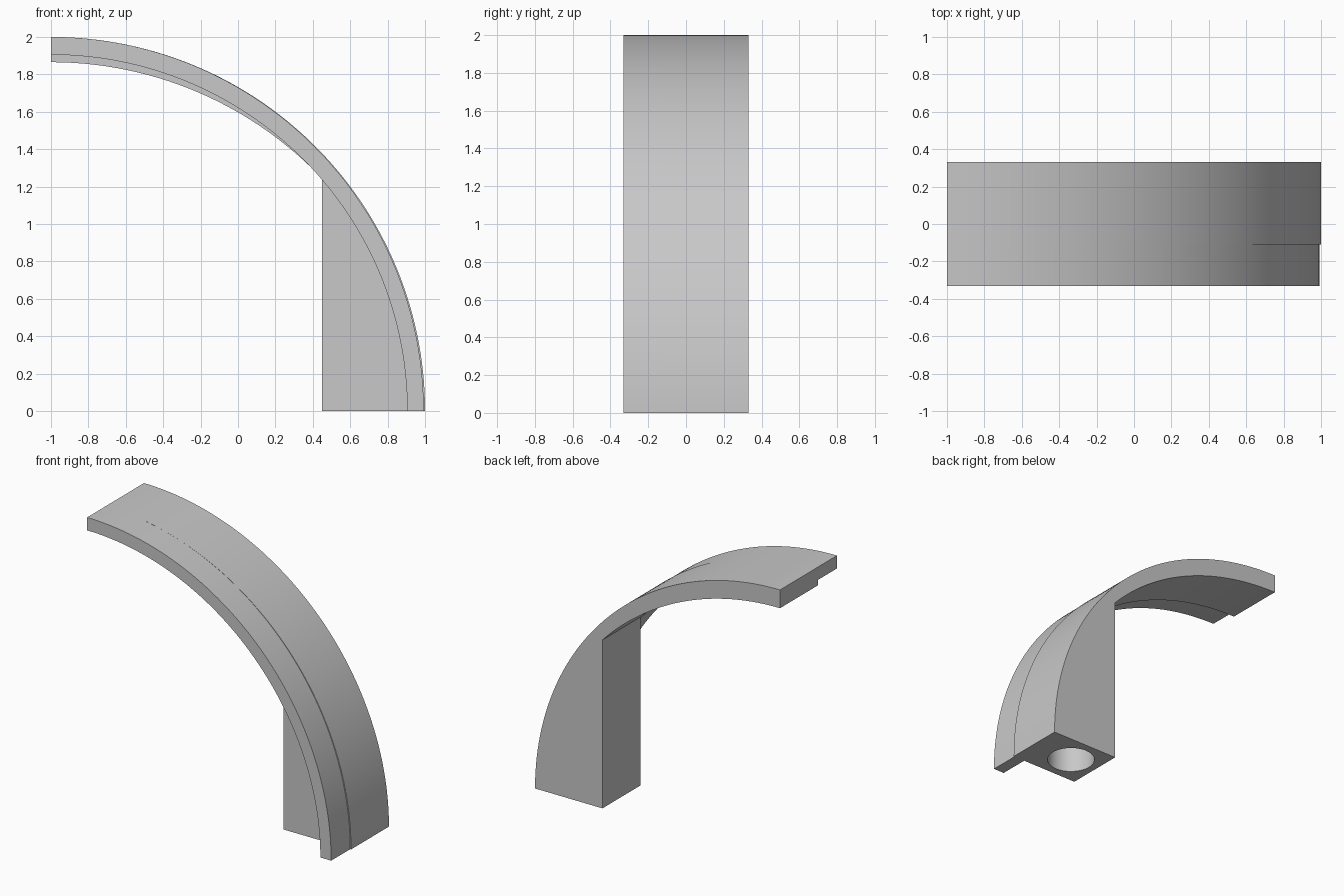
import bpy
import bmesh
from math import sin, cos, pi, asin

old = bpy.data.objects.get("Cube")
if old:
    bpy.data.objects.remove(old, do_unlink=True)

grey = bpy.data.materials.new("plain grey")
grey.use_nodes = True
colour = (0.58, 0.58, 0.58, 1)
grey.diffuse_color = colour
grey.node_tree.nodes["Principled BSDF"].inputs["Base Color"].default_value = colour

STEPS = 72
HALF = 0.332      # half the overall width
SEAM = -0.11      # where the rim meets the body
RADIUS = 2.0
DROP = 0.135      # roof thickness of the body
LEG_X = 0.45      # inner face of the leg


def arc(rx, rz, z=0.0, end=pi / 2):
    """Arc from straight above (-1, z), sweeping towards +x."""
    angles = [end * i / STEPS for i in range(STEPS + 1)]
    return [(-1 + rx * sin(a), z + rz * cos(a)) for a in angles]


def extrude(name, profile, y0, y1):
    """Extrude an x-z profile along y."""
    bm = bmesh.new()
    face = bm.faces.new([bm.verts.new((x, y0, z)) for x, z in profile])
    result = bmesh.ops.extrude_face_region(bm, geom=[face])
    verts = [v for v in result["geom"] if isinstance(v, bmesh.types.BMVert)]
    bmesh.ops.translate(bm, verts=verts, vec=(0, y1 - y0, 0))
    bmesh.ops.recalc_face_normals(bm, faces=bm.faces)
    mesh = bpy.data.meshes.new(name)
    bm.to_mesh(mesh)
    bm.free()
    mesh.materials.append(grey)
    obj = bpy.data.objects.new(name, mesh)
    bpy.context.collection.objects.link(obj)
    return obj


def activate(obj):
    bpy.ops.object.select_all(action='DESELECT')
    obj.select_set(True)
    bpy.context.view_layer.objects.active = obj


# Body: thick arched roof that runs down into a solid leg
lower = arc(RADIUS, RADIUS, -DROP, asin((LEG_X + 1) / RADIUS))
body = extrude("arch_body", arc(RADIUS, RADIUS) + [(LEG_X, 0)] + lower[::-1],
               SEAM, HALF)

# Round socket in the underside of the leg
bpy.ops.mesh.primitive_cylinder_add(vertices=64, radius=0.163, depth=1.0,
                                    location=(0.665, 0.11, 0))
cutter = bpy.context.object
cutter.name = "socket_cutter"
cutter.hide_render = True
cutter.data.materials.append(grey)
cut = body.modifiers.new("socket", 'BOOLEAN')
cut.operation = 'DIFFERENCE'
cut.solver = 'EXACT'
cut.object = cutter
activate(body)
bpy.ops.object.modifier_apply(modifier=cut.name)
bpy.data.objects.remove(cutter, do_unlink=True)

# Rim: thin arched strip along the front edge
rim = extrude("front_rim", arc(1.993, RADIUS) + arc(1.905, 1.905)[::-1],
              -HALF, SEAM)

for obj in (body, rim):
    activate(obj)
    bpy.ops.object.shade_smooth_by_angle(angle=pi / 6)
